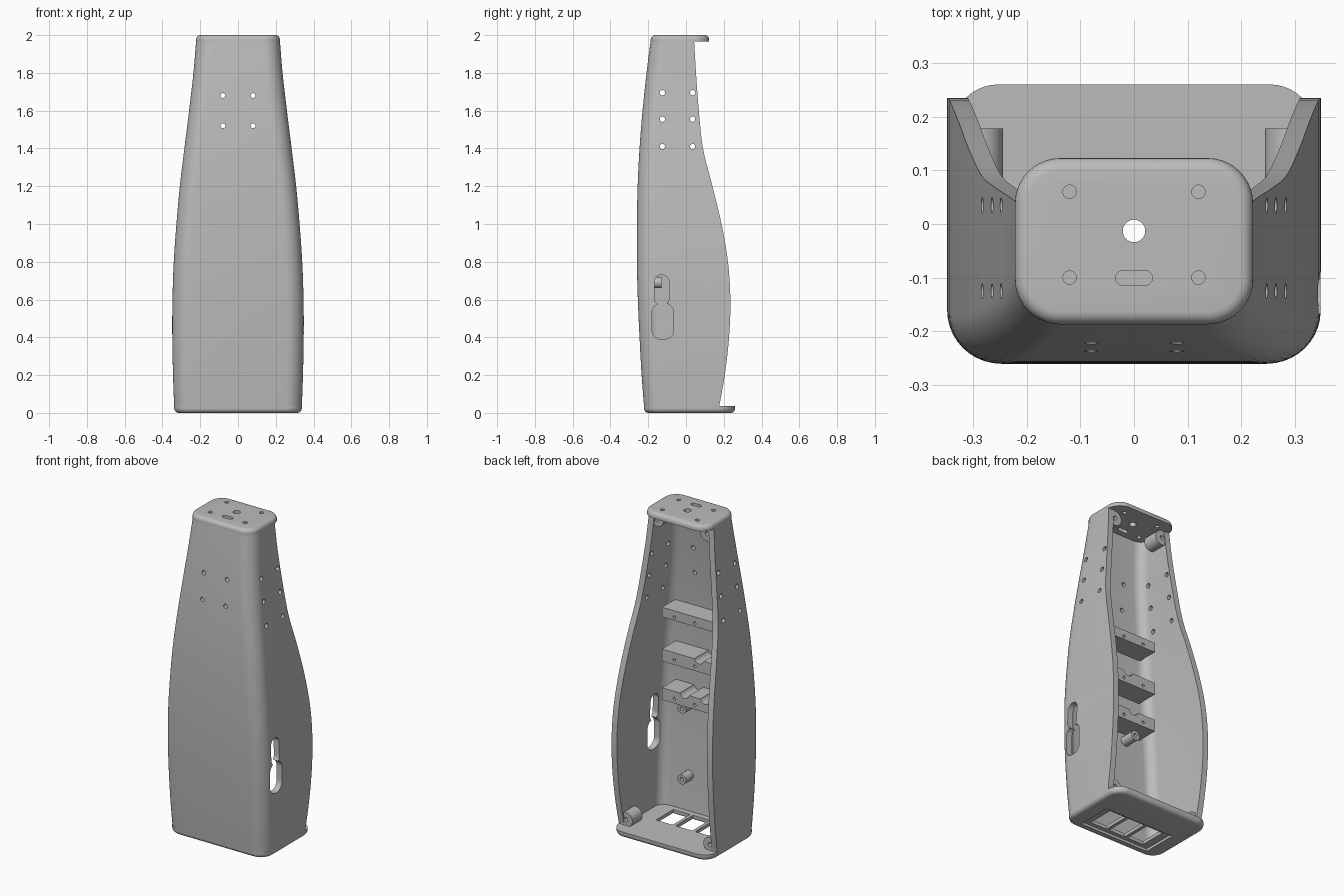
import bpy, bmesh
from math import sin, cos, pi
from mathutils import Vector, Matrix

if "Cube" in bpy.data.objects:
    bpy.data.objects.remove(bpy.data.objects["Cube"])

GREY = (0.5, 0.5, 0.5, 1)
mat = bpy.data.materials.new("plain grey")
mat.use_nodes = True
mat.diffuse_color = GREY
mat.node_tree.nodes["Principled BSDF"].inputs["Base Color"].default_value = GREY
WALL = 0.037


def finish(name, bm):
    bmesh.ops.recalc_face_normals(bm, faces=bm.faces)
    me = bpy.data.meshes.new(name)
    bm.to_mesh(me)
    bm.free()
    me.materials.append(mat)
    ob = bpy.data.objects.new(name, me)
    bpy.context.collection.objects.link(ob)
    return ob


def select(ob):
    bpy.ops.object.select_all(action='DESELECT')
    ob.select_set(True)
    bpy.context.view_layer.objects.active = ob


def smooth(ob):
    select(ob)
    bpy.ops.object.shade_smooth_by_angle(angle=0.6)


def cut(ob, cutters):
    for c in cutters:
        select(ob)
        m = ob.modifiers.new("cut", 'BOOLEAN')
        m.operation, m.solver, m.object = 'DIFFERENCE', 'EXACT', c
        bpy.ops.object.modifier_apply(modifier=m.name)
        bpy.data.objects.remove(c)


def rounded(x0, x1, y0, y1, r, n=8):
    """Outline of a rounded rectangle."""
    pts = []
    for k, (cx, cy) in enumerate([(x1 - r, y1 - r), (x0 + r, y1 - r),
                                  (x0 + r, y0 + r), (x1 - r, y0 + r)]):
        for i in range(n + 1):
            a = (k + i / n) * pi / 2
            pts.append((cx + r * cos(a), cy + r * sin(a)))
    return pts


def prism(name, pts, lo, hi, axis='Z'):
    """Extrude an outline along an axis; outlines are (x,y), (x,z) or (y,z)."""
    place = {'Z': lambda a, b, h: (a, b, h), 'Y': lambda a, b, h: (a, h, b),
             'X': lambda a, b, h: (h, a, b)}[axis]
    bm = bmesh.new()
    rings = [[bm.verts.new(place(a, b, h)) for a, b in pts] for h in (lo, hi)]
    n = len(pts)
    for i in range(n):
        j = (i + 1) % n
        bm.faces.new((rings[0][i], rings[0][j], rings[1][j], rings[1][i]))
    bm.faces.new(rings[0])
    bm.faces.new(rings[1])
    return finish(name, bm)


def rod(name, a, b, r, lo, hi, axis, n=24):
    pts = [(a + r * cos(2 * pi * i / n), b + r * sin(2 * pi * i / n)) for i in range(n)]
    return prism(name, pts, lo, hi, axis)


def box(name, x0, x1, y0, y1, z0, z1):
    return prism(name, [(x0, y0), (x1, y0), (x1, y1), (x0, y1)], z0, z1)


# Shell stations: height, half width, front depth, back depth
stations = [Vector(s) for s in [
    (.03, .338, .222, .175), (.2, .344, .235, .205), (.4, .348, .246, .228),
    (.6, .347, .255, .235), (.8, .340, .26, .222), (1.0, .326, .26, .188),
    (1.2, .308, .256, .14), (1.4, .284, .246, .09), (1.6, .259, .23, .068),
    (1.8, .236, .209, .053), (1.97, .222, .187, .043)]]


def refine(rows, steps=5):
    out = []
    for i in range(len(rows) - 1):
        p0, p1, p2 = rows[max(i - 1, 0)], rows[i], rows[i + 1]
        p3 = rows[min(i + 2, len(rows) - 1)]
        for k in range(steps):
            t = k / steps
            out.append(p1 + (p2 - p0) * t * .5
                       + (p0 * 2 - p1 * 5 + p2 * 4 - p3) * t * t * .5
                       + (p1 * 3 - p0 - p2 * 3 + p3) * t ** 3 * .5)
    return out + [rows[-1]]


def u_path(w, front, back, r, n=10):
    """Open path round the front, from the left back edge to the right one."""
    half = [(w, back)]
    for i in range(n + 1):
        a = -i / n * pi / 2
        half.append((w - r + r * cos(a), -front + r + r * sin(a)))
    return half + [(-x, y) for x, y in reversed(half)]


# Open-backed shell
bm = bmesh.new()
rings = []
for z, w, f, b in refine(stations):
    ring = u_path(w, f, b, .09) + u_path(w - WALL, f - WALL, b, .06)[::-1]
    rings.append([bm.verts.new((x, y, z)) for x, y in ring])
for lo, hi in zip(rings, rings[1:]):
    for i in range(len(lo)):
        j = (i + 1) % len(lo)
        bm.faces.new((lo[i], lo[j], hi[j], hi[i]))
for ring in (rings[0], rings[-1]):
    n = len(ring)
    for i in range(n // 2 - 1):
        bm.faces.new((ring[i], ring[i + 1], ring[n - 2 - i], ring[n - 1 - i]))
shell = finish("shell", bm)

# Screw holes in the front and sides, and the socket openings in the left side
holes = [rod("hole", x, z, .013, -.3, -.12, 'Y') for x in (-.08, .08) for z in (1.52, 1.68)]
holes += [rod("hole", y, z, .014, -.4, .4, 'X')
          for y in (-.125, .035) for z in (1.41, 1.555, 1.695)]
holes.append(prism("opening", rounded(-.18, -.065, .39, .58, .05), .25, .4, 'X'))
holes.append(prism("opening", rounded(-.168, -.09, .57, .73, .036), .25, .4, 'X'))
cut(shell, holes)
smooth(shell)


def plate(name, w, y0, y1, r, lo, hi, edge_z):
    """End plate with one softened rim."""
    ob = prism(name, rounded(-w, w, y0, y1, r, 10), lo, hi)
    bm = bmesh.new()
    bm.from_mesh(ob.data)
    rim = [e for e in bm.edges if all(abs(v.co.z - edge_z) < 1e-4 for v in e.verts)]
    bmesh.ops.bevel(bm, geom=rim, offset=.024, segments=5, profile=.5, affect='EDGES')
    bm.to_mesh(ob.data)
    bm.free()
    return ob


# Top plate with cable hole, slot and screw holes
top = plate("top_plate", .222, -.187, .123, .085, 1.965, 2, 2)
cut(top, [rod("hole", 0, -.013, .021, 1.9, 2.1, 'Z'),
          prism("slot", rounded(-.034, .034, -.114, -.087, .013), 1.9, 2.1)]
    + [rod("hole", x, y, .0125, 1.9, 2.1, 'Z') for x in (-.12, .12) for y in (-.1, .06)])
smooth(top)

# Bottom plate with a recess and three windows
base = plate("bottom_plate", .338, -.222, .26, .085, 0, .037, 0)
cut(base, [box("recess", -.24, .24, -.175, .045, -.1, .016)]
    + [box("window", x - .057, x + .057, -.15, .02, -.1, .1) for x in (-.135, 0, .135)])
smooth(base)

# Cross bars inside the front wall, with cable notches and screw holes
for label, z0, z1, notches in (("upper", 1.25, 1.31, ()), ("middle", .975, 1.05, (-.03,)),
                               ("lower", .735, .81, (-.07, .07))):
    bar = box(label + "_cross_bar", -.225, .225, -.235, -.085, z0, z1)
    cut(bar, [rod("notch", x, z1 + .008, .033, -.3, 0, 'Y') for x in notches]
        + [rod("hole", x, (z0 + z1) / 2 - .01, .009, -.13, 0, 'Y') for x in (-.14, 0, .14)])
    smooth(bar)

# Mounting posts and corner screw bosses, mirrored left and right
for side, s in (("left", 1), ("right", -1)):
    for level, z in (("lower", .25), ("upper", .69)):
        post = rod(f"{side}_{level}_post", s * .12, z, .03, -.235, -.13, 'Y')
        cut(post, [rod("hole", s * .12, z, .012, -.18, 0, 'Y')])
        smooth(post)
    for level, x, z, y in (("bottom", .29, .072, .178), ("top", .172, 1.92, .04)):
        boss = rod(f"{side}_{level}_boss", s * x, z, .046, y - .1, y, 'Y', 32)
        cut(boss, [rod("hole", s * x, z, .013, y - .06, y + .1, 'Y')])
        smooth(boss)
